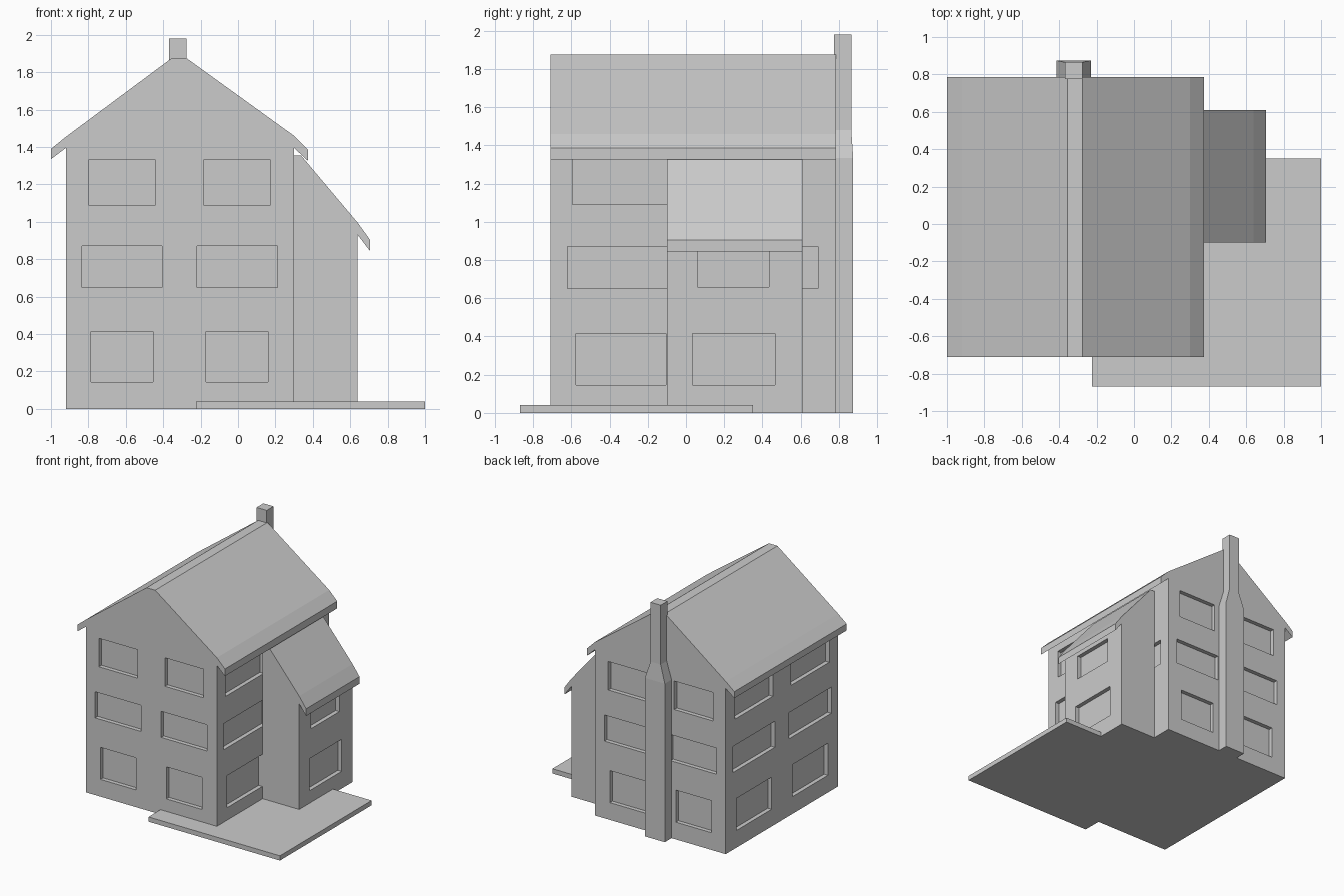
import bpy
import bmesh

cube = bpy.data.objects.get("Cube")
if cube:
    bpy.data.objects.remove(cube, do_unlink=True)

# Single plain grey
grey = bpy.data.materials.new("plain grey")
grey.use_nodes = True
grey.diffuse_color = (0.6, 0.6, 0.6, 1)
grey.node_tree.nodes["Principled BSDF"].inputs["Base Color"].default_value = (0.6, 0.6, 0.6, 1)


def make_object(name, bm):
    bmesh.ops.recalc_face_normals(bm, faces=bm.faces)
    mesh = bpy.data.meshes.new(name)
    bm.to_mesh(mesh)
    bm.free()
    mesh.materials.append(grey)
    obj = bpy.data.objects.new(name, mesh)
    bpy.context.collection.objects.link(obj)
    return obj


def add_box(bm, x, y, z):
    verts = bmesh.ops.create_cube(bm, size=1)["verts"]
    for v in verts:
        v.co = [r[0] if c < 0 else r[1] for c, r in zip(v.co, (x, y, z))]


def extrude_profile(name, points, y0, y1):
    bm = bmesh.new()
    face = bm.faces.new([bm.verts.new((x, y0, z)) for x, z in points])
    moved = bmesh.ops.extrude_face_region(bm, geom=[face])["geom"]
    bmesh.ops.translate(bm, vec=(0, y1 - y0, 0),
                        verts=[g for g in moved if isinstance(g, bmesh.types.BMVert)])
    # extrude_face_region leaves the starting face in place only when asked
    if not face.is_valid:
        bmesh.ops.holes_fill(bm, edges=[e for e in bm.edges if e.is_boundary])
    return make_object(name, bm)


def cut_windows(obj, boxes):
    bm = bmesh.new()
    for box in boxes:
        add_box(bm, *box)
    cutter = make_object("window_cutter", bm)
    cutter.hide_render = True
    mod = obj.modifiers.new("windows", "BOOLEAN")
    mod.operation = "DIFFERENCE"
    mod.solver = "EXACT"
    mod.object = cutter
    bpy.context.view_layer.objects.active = obj
    bpy.ops.object.modifier_apply(modifier=mod.name)
    bpy.data.objects.remove(cutter, do_unlink=True)


LEFT, RIGHT, FRONT, BACK = -0.92, 0.30, -0.71, 0.785
DEPTH, OUT = 0.035, 0.02

# House walls and gabled roof in one section
house = extrude_profile("house", [
    (LEFT, 0), (LEFT, 1.395), (-1, 1.335), (-1, 1.39), (LEFT, 1.455),
    (-0.355, 1.875), (-0.275, 1.875), (RIGHT, 1.46), (0.375, 1.385),
    (0.375, 1.325), (RIGHT, 1.395), (RIGHT, 0)], FRONT, BACK)

# Window rows: height range, half width on gable walls, half width on long walls
rows = [((0.145, 0.415), 0.165, 0.235),
        ((0.65, 0.87), 0.215, 0.28),
        ((1.09, 1.33), 0.18, 0.253)]
windows = []
for z, gable_half, side_half in rows:
    for cx in (-0.62, -0.005):
        x = (cx - gable_half, cx + gable_half)
        windows.append((x, (FRONT - OUT, FRONT + DEPTH), z))
        windows.append((x, (BACK - DEPTH, BACK + OUT), z))
    for cy in (-0.34, 0.41):
        y = (cy - side_half, cy + side_half)
        windows.append(((LEFT - OUT, LEFT + DEPTH), y, z))
        if cy < 0 or side_half > 0.27:
            windows.append(((RIGHT - DEPTH, RIGHT + OUT), y, z))
cut_windows(house, windows)

# Lean-to side wing
wing = extrude_profile("side_wing", [
    (RIGHT, 0), (RIGHT, 1.355), (0.337, 1.355), (0.64, 0.995), (0.705, 0.905),
    (0.705, 0.845), (0.64, 0.93), (0.64, 0)], -0.10, 0.61)
cut_windows(wing, [((0.64 - DEPTH, 0.66), (0.035, 0.465), (0.145, 0.415)),
                   ((0.64 - DEPTH, 0.66), (0.06, 0.435), (0.66, 0.87))])

# Chimney: wide breast tapering to a narrow stack
bm = bmesh.new()
rings = []
for x0, x1, y0, y1, z in [(-0.415, -0.23, BACK, 0.875, 0),
                          (-0.415, -0.23, BACK, 0.875, 1.335),
                          (-0.37, -0.275, 0.775, 0.865, 1.48),
                          (-0.37, -0.275, 0.775, 0.865, 1.98)]:
    rings.append([bm.verts.new((x, y, z))
                  for x, y in ((x0, y0), (x1, y0), (x1, y1), (x0, y1))])
for low, high in zip(rings, rings[1:]):
    for i in range(4):
        j = (i + 1) % 4
        bm.faces.new((low[i], low[j], high[j], high[i]))
bm.faces.new(rings[0])
bm.faces.new(rings[-1])
make_object("chimney", bm)

# Patio slab around the front corner
bm = bmesh.new()
add_box(bm, (-0.225, 1), (-0.87, 0.35), (0, 0.04))
make_object("patio_slab", bm)
